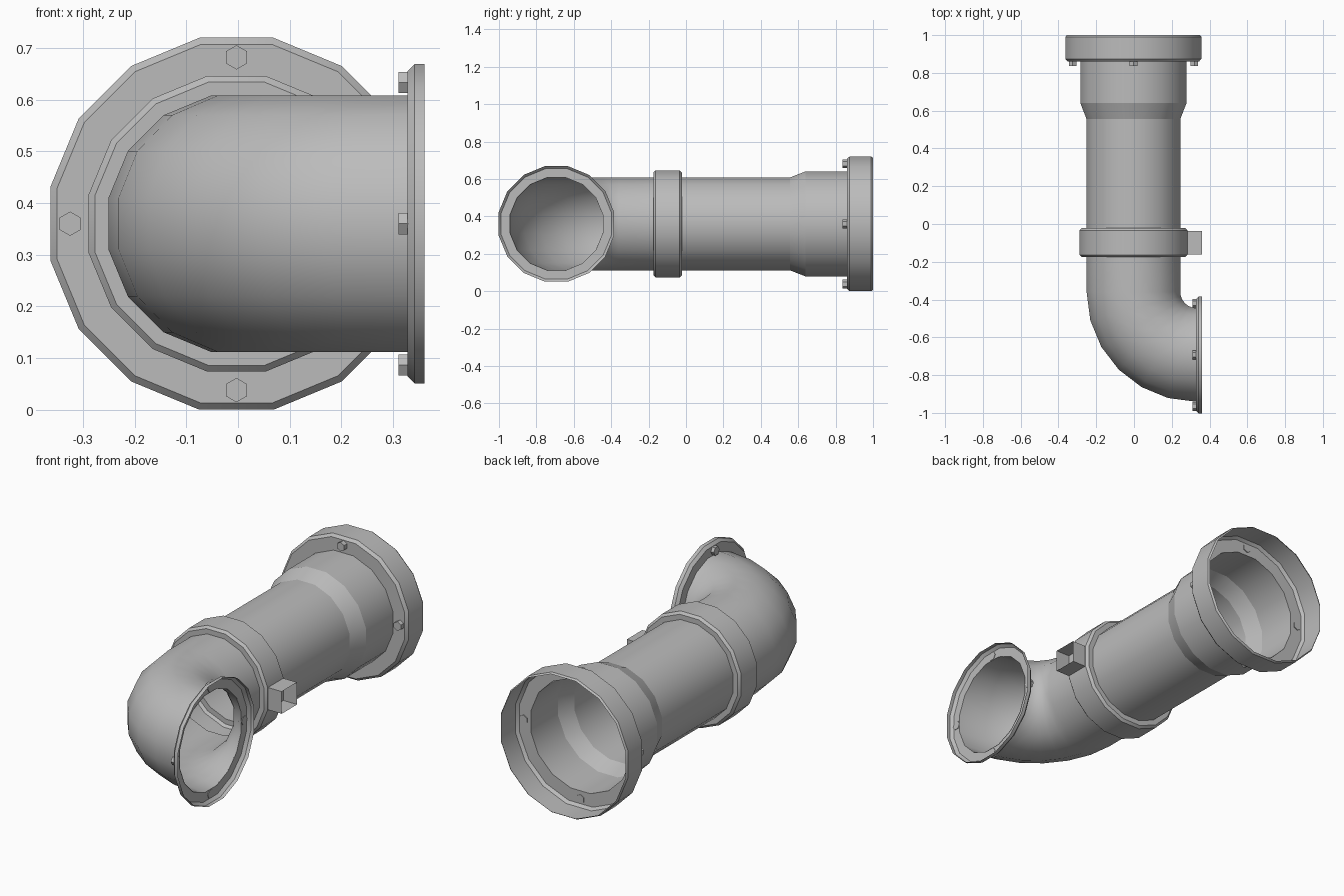
import bpy, bmesh, math
from mathutils import Vector, Matrix

if "Cube" in bpy.data.objects:
    bpy.data.objects.remove(bpy.data.objects["Cube"])

SIDES = 16
CX, CZ = -0.003, 0.36           # pipe axis
BX, BY, BEND = 0.33, -0.36, 0.333   # bend centre and radius
MOUTH_Y = BY - BEND

grey = bpy.data.materials.new("pipe_grey")
grey.diffuse_color = (0.5, 0.5, 0.5, 1)
grey.use_nodes = True
grey.node_tree.nodes["Principled BSDF"].inputs["Base Color"].default_value = grey.diffuse_color


def finish(name, bm, angle=30):
    me = bpy.data.meshes.new(name)
    bm.to_mesh(me)
    bm.free()
    ob = bpy.data.objects.new(name, me)
    bpy.context.collection.objects.link(ob)
    me.materials.append(grey)
    bpy.ops.object.select_all(action='DESELECT')
    ob.select_set(True)
    bpy.context.view_layer.objects.active = ob
    bpy.ops.object.shade_smooth_by_angle(angle=math.radians(angle))
    return ob


def loft(name, rings):
    """Open skin through rings of (x, y, direction, apothem)."""
    bm = bmesh.new()
    loops = []
    for x, y, d, ap in rings:
        side = Vector((d[1], -d[0], 0))
        r = ap / math.cos(math.pi / SIDES)
        loop = []
        for k in range(SIDES):
            a = (k + 0.5) * 2 * math.pi / SIDES
            p = Vector((x, y, CZ)) + side * r * math.cos(a)
            p.z += r * math.sin(a)
            loop.append(bm.verts.new(p))
        loops.append(loop)
    for A, B in zip(loops, loops[1:]):
        for k in range(SIDES):
            n = (k + 1) % SIDES
            bm.faces.new((A[k], B[k], B[n], A[n]))
    return finish(name, bm)


def along_y(name, profile):
    return loft(name, [(CX, y, (0, 1), r) for y, r in profile])


# curved elbow with a short straight end
elbow = []
for i in range(7):
    f = math.radians(90 - 15 * i)
    elbow.append((BX - BEND * math.cos(f), BY - BEND * math.sin(f),
                  (-math.sin(f), math.cos(f)), 0.248))
elbow.append((CX, -0.175, (0, 1), 0.248))
loft("elbow", elbow)

# flange on the elbow mouth
loft("elbow_flange", [(x, MOUTH_Y, (-1, 0), r) for x, r in
                      [(0.361, 0.309), (0.342, 0.309), (0.328, 0.295), (0.328, 0.248)]])

# collar, straight pipe, reducer, bell and large flange
along_y("collar", [(-0.175, 0.248), (-0.175, 0.274), (-0.163, 0.286),
                   (-0.034, 0.286), (-0.022, 0.274), (-0.022, 0.248)])
along_y("straight_pipe", [(-0.022, 0.248), (0.555, 0.248)])
along_y("reducer", [(0.555, 0.248), (0.64, 0.281)])
along_y("bell", [(0.64, 0.281), (0.86, 0.281)])
along_y("large_flange", [(0.86, 0.281), (0.86, 0.347), (0.874, 0.36),
                         (0.99, 0.36), (1.0, 0.353)])

# open square lug on the collar
bm = bmesh.new()
bmesh.ops.create_cube(bm, size=1)
bmesh.ops.delete(bm, geom=[f for f in bm.faces if abs(f.normal.x) > 0.5], context='FACES')
bmesh.ops.transform(bm, verts=bm.verts, matrix=Matrix.Translation((0.321, -0.0985, CZ))
                    @ Matrix.Diagonal((0.08, 0.125, 0.114, 1)))
finish("collar_lug", bm)


def bolt(name, centre, axis, depth):
    """Hexagonal bolt head along the x or y axis."""
    bm = bmesh.new()
    bmesh.ops.create_cone(bm, cap_ends=True, segments=6, radius1=0.0235,
                          radius2=0.0235, depth=depth)
    if axis == 'y':
        rot = Matrix.Rotation(math.pi / 2, 4, 'X')
    else:
        rot = Matrix.Rotation(math.pi / 2, 4, 'Y')
    bmesh.ops.transform(bm, verts=bm.verts, matrix=Matrix.Translation(centre) @ rot)
    finish(name, bm)


# four bolts on each flange
for i in range(4):
    c, s = round(math.cos(i * math.pi / 2)), round(math.sin(i * math.pi / 2))
    bolt(f"large_flange_bolt_{i + 1}", (CX + 0.322 * c, 0.85, CZ + 0.322 * s), 'y', 0.028)
    bolt(f"elbow_flange_bolt_{i + 1}", (0.321, MOUTH_Y + 0.273 * c, CZ + 0.273 * s), 'x', 0.02)
